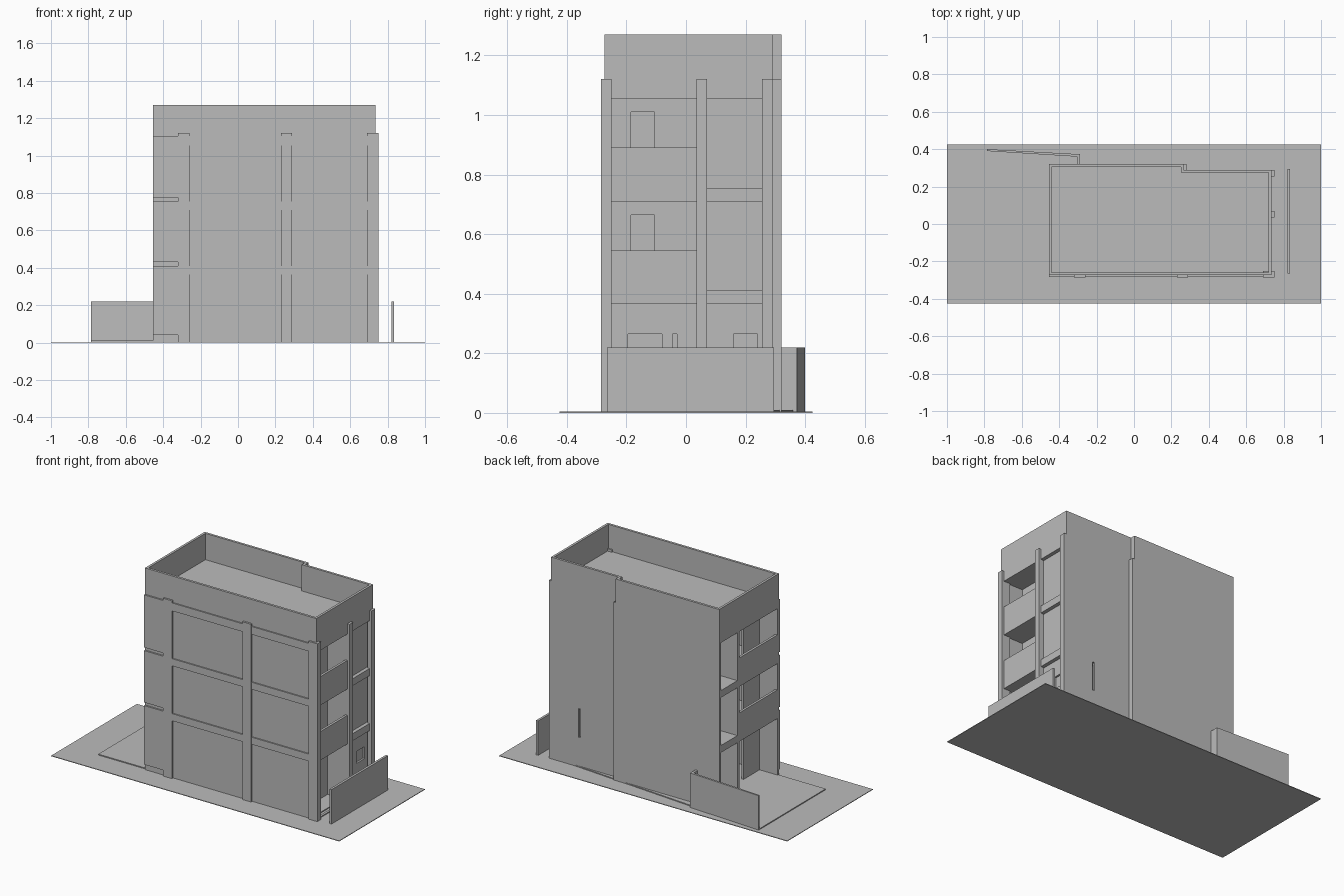
import bpy, bmesh
from mathutils import Vector

if "Cube" in bpy.data.objects:
    bpy.data.objects.remove(bpy.data.objects["Cube"])

grey = bpy.data.materials.new("concrete grey")
grey.diffuse_color = (0.5, 0.5, 0.5, 1)
grey.use_nodes = True
grey.node_tree.nodes["Principled BSDF"].inputs["Base Color"].default_value = grey.diffuse_color


def finish(name, bm):
    bmesh.ops.remove_doubles(bm, verts=bm.verts, dist=1e-5)
    bmesh.ops.recalc_face_normals(bm, faces=bm.faces)
    me = bpy.data.meshes.new(name)
    bm.to_mesh(me)
    bm.free()
    me.materials.append(grey)
    ob = bpy.data.objects.new(name, me)
    bpy.context.collection.objects.link(ob)
    return ob


def box(name, x0, x1, y0, y1, z0, z1):
    bm = bmesh.new()
    bmesh.ops.create_cube(bm, size=1)
    for v in bm.verts:
        v.co = Vector(((x0 + x1) / 2 + v.co.x * (x1 - x0),
                       (y0 + y1) / 2 + v.co.y * (y1 - y0),
                       (z0 + z1) / 2 + v.co.z * (z1 - z0)))
    return finish(name, bm)


def prism(name, pts, z0, z1):
    """Extrude a plan outline upwards."""
    bm = bmesh.new()
    f = bm.faces.new([bm.verts.new((x, y, z0)) for x, y in pts])
    top = bmesh.ops.extrude_face_region(bm, geom=[f])["geom"]
    for v in top:
        if isinstance(v, bmesh.types.BMVert):
            v.co.z = z1
    return finish(name, bm)


def wall(name, axis, d0, d1, u0, u1, z0, z1, holes=()):
    """Upright wall across x or y (axis = thickness direction) with (u0,u1,z0,z1) holes."""
    us = sorted({u0, u1} | {h[i] for h in holes for i in (0, 1)})
    zs = sorted({z0, z1} | {h[i] for h in holes for i in (2, 3)})
    kept = set()
    for i in range(len(us) - 1):
        for j in range(len(zs) - 1):
            u, z = (us[i] + us[i + 1]) / 2, (zs[j] + zs[j + 1]) / 2
            if not any(a < u < b and c < z < d for a, b, c, d in holes):
                kept.add((i, j))
    bm = bmesh.new()

    def quad(*pts):
        bm.faces.new([bm.verts.new((d, u, z) if axis == "x" else (u, d, z)) for d, u, z in pts])

    for i, j in kept:
        a, b, c, e = us[i], us[i + 1], zs[j], zs[j + 1]
        for d in (d0, d1):
            quad((d, a, c), (d, b, c), (d, b, e), (d, a, e))
        for di, dj, p, q in ((-1, 0, (a, c), (a, e)), (1, 0, (b, c), (b, e)),
                             (0, -1, (a, c), (b, c)), (0, 1, (a, e), (b, e))):
            if (i + di, j + dj) not in kept:
                quad((d0, *p), (d1, *p), (d1, *q), (d0, *q))
    return finish(name, bm)


# site: ground, pavement and boundary walls
box("ground", -1, 1, -0.425, 0.425, 0, 0.004)
prism("pavement", [(-0.785, -0.265), (0.7, -0.265), (0.7, 0.28), (-0.3, 0.36), (-0.785, 0.39)], 0.003, 0.01)
box("right_boundary_wall", 0.82, 0.835, -0.265, 0.295, 0, 0.22)
prism("back_boundary_wall", [(-0.785, 0.39), (-0.305, 0.36), (-0.305, 0.315), (-0.29, 0.315),
                             (-0.29, 0.373), (-0.785, 0.40)], 0, 0.22)

# storey heights: (slab bottom, slab top)
slabs = [(0.365, 0.41), (0.71, 0.755), (1.055, 1.105)]
floors = [0.01, 0.41, 0.755]
plan = [(-0.45, -0.26), (0.73, -0.26), (0.73, 0.28), (0.25, 0.28), (0.25, 0.31), (-0.45, 0.31)]
for k, (a, b) in enumerate(slabs):
    prism(f"floor_slab_{k}", plan, a, b)

# outer walls, running up into the parapet
wall("front_wall", "y", -0.273, -0.258, -0.455, 0.735, 0, 1.27)
wall("back_wall_left", "y", 0.305, 0.32, -0.455, 0.25, 0, 1.27)
wall("back_wall_right", "y", 0.275, 0.29, 0.25, 0.735, 0, 1.27, [(0.53, 0.543, 0.19, 0.37)])
box("back_wall_return", 0.25, 0.265, 0.28, 0.32, 0, 1.27)
box("back_column", 0.25, 0.28, 0.285, 0.32, 0, 1.12)

balcony_gaps = [(0.01, 0.365), (0.545, 0.71), (0.89, 1.055)]
bay_gaps = [(0.01, 0.365), (0.41, 0.71), (0.755, 1.055)]
wall("right_wall", "x", 0.72, 0.735, -0.273, 0.29, 0, 1.27,
     [(-0.25, 0.035, a, b) for a, b in balcony_gaps] + [(0.07, 0.255, a, b) for a, b in bay_gaps])
wall("left_wall", "x", -0.455, -0.44, -0.273, 0.32, 0, 1.27,
     [(-0.258, 0.12, a, b) for a, b in balcony_gaps] + [(0.14, 0.305, a, b) for a, b in bay_gaps])

# right side: balcony back wall with doors, divider, closed bay with small window
wall("right_balcony_back", "x", 0.58, 0.595, -0.258, 0.05, 0, 1.06,
     [(-0.195, -0.08, 0.01, 0.265), (-0.045, -0.03, 0.15, 0.265),
      (-0.185, -0.105, 0.41, 0.665), (-0.185, -0.105, 0.755, 1.01)])
box("right_balcony_divider", 0.58, 0.73, 0.04, 0.065, 0, 1.06)
wall("right_bay_wall", "x", 0.70, 0.712, 0.05, 0.28, 0, 1.06, [(0.16, 0.24, 0.19, 0.265)])
box("right_bay_window_pane", 0.695, 0.701, 0.15, 0.25, 0.18, 0.275)

# left side: recessed wall with doors and tall window strips
openings = []
for f in floors:
    openings.append((-0.10, 0.02, f, f + 0.26))
    openings += [(0.15 + 0.038 * i, 0.178 + 0.038 * i, f + 0.02, f + 0.28) for i in range(4)]
wall("left_recess_wall", "x", -0.33, -0.315, -0.258, 0.305, 0, 1.06, openings)
box("left_bay_divider", -0.45, -0.32, 0.12, 0.14, 0, 1.06)
wall("inner_partition", "x", 0.1, 0.115, -0.258, 0.305, 0, 1.06)

# front frame: columns, beams and side panels split by shadow gaps
for k, x in enumerate((-0.32, 0.23, 0.69)):
    box(f"front_column_{k}", x, x + 0.06, -0.285, -0.25 if k == 2 else -0.262, 0, 1.12)
for k, (a, b) in enumerate(slabs):
    box(f"front_beam_{k}", -0.27, 0.70, -0.281, -0.262, a, b)
for k, (a, b) in enumerate(((0.04, 0.41), (0.43, 0.755), (0.775, 1.105))):
    box(f"front_left_panel_{k}", -0.455, -0.315, -0.283, -0.262, a, b)

# right side columns
for k, (a, b) in enumerate(((-0.285, -0.25), (0.035, 0.07), (0.255, 0.29))):
    box(f"right_column_{k}", 0.72, 0.75, a, b, 0, 1.12)
